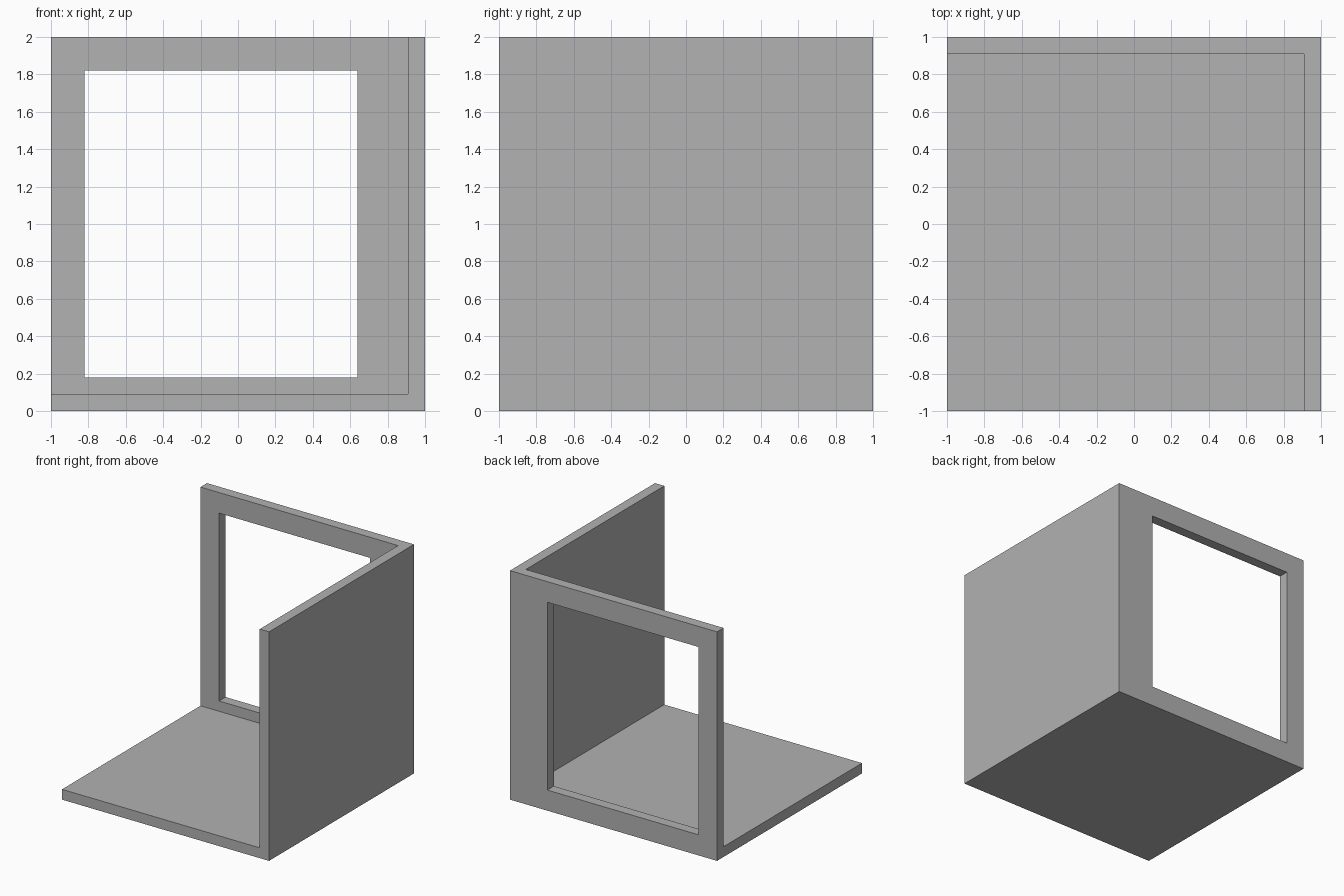
import bpy

cube = bpy.data.objects.get("Cube")
if cube:
    bpy.data.objects.remove(cube, do_unlink=True)

T = 0.09  # panel thickness


def box(name, x, y, z):
    """Box spanning the given (min, max) ranges."""
    bpy.ops.mesh.primitive_cube_add(
        size=1, location=[(a + b) / 2 for a, b in (x, y, z)])
    ob = bpy.context.object
    ob.name = name
    ob.scale = [b - a for a, b in (x, y, z)]
    bpy.ops.object.transform_apply(location=True, rotation=False, scale=True)
    return ob


def cut(target, cutter):
    """Subtract the cutter from the target and remove it."""
    mod = target.modifiers.new("cut", "BOOLEAN")
    mod.operation = "DIFFERENCE"
    mod.solver = "EXACT"
    mod.object = cutter
    cutter.hide_render = True
    bpy.context.view_layer.objects.active = target
    bpy.ops.object.modifier_apply(modifier=mod.name)
    bpy.data.objects.remove(cutter, do_unlink=True)


# Floor, left wall and back wall as one continuous shell
room = box("room_shell", (-1, 1), (-1, 1), (0, 2))
cut(room, box("room_space", (-2, 1 - T), (-2, 1 - T), (T, 3)))

# Window opening through the back wall
cut(room, box("window_opening", (-0.82, 0.64), (0.5, 1.5), (0.18, 1.82)))

# Plain grey material
grey = bpy.data.materials.new("plain_grey")
colour = (0.445, 0.445, 0.445, 1)
grey.use_nodes = True
grey.diffuse_color = colour
grey.node_tree.nodes["Principled BSDF"].inputs["Base Color"].default_value = colour
room.data.materials.clear()
room.data.materials.append(grey)
